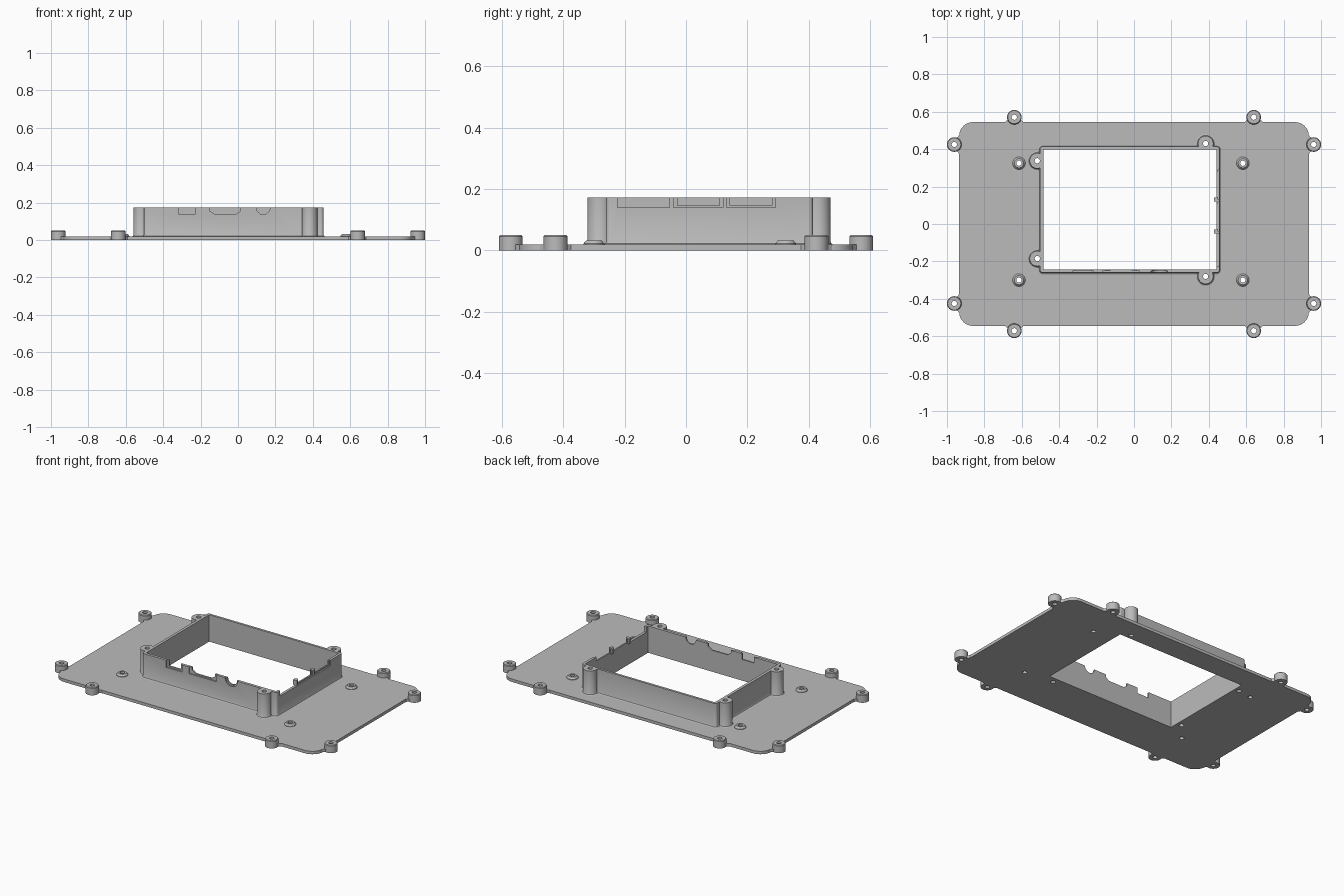
import bpy, bmesh, math

cube = bpy.data.objects.get("Cube")
if cube:
    bpy.data.objects.remove(cube)

grey = bpy.data.materials.new("mid grey plastic")
grey.use_nodes = True
GREY = (0.5, 0.5, 0.5, 1)
grey.diffuse_color = GREY
grey.node_tree.nodes["Principled BSDF"].inputs["Base Color"].default_value = GREY


def circle(u, v, r, n=40):
    return [(u + r * math.cos(i * math.tau / n), v + r * math.sin(i * math.tau / n)) for i in range(n)]


def rounded_rect(x0, x1, y0, y1, r, n=8):
    pts = []
    corners = [(x1 - r, y1 - r), (x0 + r, y1 - r), (x0 + r, y0 + r), (x1 - r, y0 + r)]
    for k, (cx, cy) in enumerate(corners):
        for i in range(n + 1):
            a = (k + i / n) * math.pi / 2
            pts.append((cx + r * math.cos(a), cy + r * math.sin(a)))
    return pts


def rect(x0, x1, y0, y1):
    return [(x0, y0), (x1, y0), (x1, y1), (x0, y1)]


def loft(bm, sections, axis="z"):
    """Skin a stack of equal outlines, each (outline, position along axis), and cap the ends."""
    place = {"x": lambda u, v, w: (w, u, v), "y": lambda u, v, w: (u, w, v), "z": lambda u, v, w: (u, v, w)}[axis]
    rings = [[bm.verts.new(place(u, v, w)) for u, v in outline] for outline, w in sections]
    n = len(rings[0])
    for a, b in zip(rings, rings[1:]):
        for i in range(n):
            j = (i + 1) % n
            bm.faces.new((a[i], a[j], b[j], b[i]))
    bm.faces.new(rings[0][::-1])
    bm.faces.new(rings[-1])


def make(name, lofts):
    bm = bmesh.new()
    for item in lofts:
        loft(bm, *item)
    bmesh.ops.recalc_face_normals(bm, faces=bm.faces)
    mesh = bpy.data.meshes.new(name)
    bm.to_mesh(mesh)
    bm.free()
    mesh.materials.append(grey)
    obj = bpy.data.objects.new(name, mesh)
    bpy.context.collection.objects.link(obj)
    return obj


def combine(obj, other, operation="DIFFERENCE"):
    mod = obj.modifiers.new("combine", "BOOLEAN")
    mod.operation, mod.object, mod.solver = operation, other, "EXACT"
    bpy.context.view_layer.update()
    mesh = bpy.data.meshes.new_from_object(obj.evaluated_get(bpy.context.evaluated_depsgraph_get()))
    obj.modifiers.clear()
    obj.data = mesh


def finish(obj):
    obj.data.shade_smooth()
    obj.data.set_sharp_from_angle(angle=math.radians(30))


# Main sizes
PX, PY, PLATE_H = 0.935, 0.545, 0.019
WALL_H, LUG_H = 0.173, 0.05
X0, X1, Y0, Y1 = -0.503, 0.457, -0.26, 0.414
lug_spots = [(sx * x, sy * y) for x, y in ((0.961, 0.425), (0.64, 0.571)) for sx in (-1, 1) for sy in (-1, 1)]
standoff_spots = [(x, y) for x in (-0.615, 0.582) for y in (-0.3, 0.325)]
boss_spots = [(-0.517, 0.338), (-0.517, -0.185), (0.383, 0.43), (0.383, -0.28)]

# Cutter: screw holes and the central opening
holes = make("hole_cutter",
             [([(circle(x, y, 0.014, 24), -0.1), (circle(x, y, 0.014, 24), 0.3)],)
              for x, y in lug_spots + standoff_spots + boss_spots]
             + [([(rect(X0 + 0.018, X1 - 0.017, Y0 + 0.018, Y1 - 0.015), z) for z in (-0.1, 0.3)],)])

# Base plate
plate = make("base_plate", [([(rounded_rect(-PX, PX, -PY, PY, 0.075), z) for z in (0, PLATE_H)],)])

# Edge lugs with chamfered rims, and the small flares that blend them into the plate
lugs = make("edge_lugs", [([(circle(x, y, 0.039), 0), (circle(x, y, 0.039), LUG_H - 0.004),
                            (circle(x, y, 0.035), LUG_H)],) for x, y in lug_spots])
flares = []
for x, y in lug_spots:
    if abs(x) > 0.8:
        s = math.copysign(1, x)
        shape = [(s * (PX - 0.02), y - 0.05), (s * PX, y - 0.05), (s * (PX + 0.012), y - 0.034),
                 (s * (PX + 0.012), y + 0.034), (s * PX, y + 0.05), (s * (PX - 0.02), y + 0.05)]
    else:
        s = math.copysign(1, y)
        shape = [(x - 0.05, s * (PY - 0.02)), (x - 0.05, s * PY), (x - 0.034, s * (PY + 0.012)),
                 (x + 0.034, s * (PY + 0.012)), (x + 0.05, s * PY), (x + 0.05, s * (PY - 0.02))]
    flares.append(([(shape, 0), (shape, PLATE_H)],))
lug_flares = make("lug_flares", flares)

# Low conical standoffs on the plate
standoffs = make("screw_standoffs", [([(circle(x, y, 0.034), 0.005), (circle(x, y, 0.034), PLATE_H + 0.003),
                                       (circle(x, y, 0.025), 0.033)],) for x, y in standoff_spots])


# Case wall and its screw bosses, both flared at the foot
def footed(outline):
    return [(outline(0.009), 0.005), (outline(0.009), PLATE_H), (outline(0.003), 0.022),
            (outline(0), 0.028), (outline(0), WALL_H)]


wall = make("case_wall", [(footed(lambda d: rounded_rect(X0 - d, X1 + d, Y0 - d, Y1 + d, 0.015 + d)),)])
bosses = make("boss_union", [(footed(lambda d, x=x, y=y: circle(x, y, 0.041 + d)),) for x, y in boss_spots])
combine(wall, bosses, "UNION")

for part in (plate, lugs, lug_flares, standoffs, wall):
    combine(part, holes)

# Port notches: shallow outer recesses, then narrower openings through the wall
TOP = 0.25
hdmi = [(-0.15, TOP), (-0.15, 0.155), (-0.125, 0.138), (-0.013, 0.138), (0.012, 0.155), (0.012, TOP)]
front_recess = [rect(-0.33, -0.216, 0.127, TOP), rect(-0.168, 0.03, 0.13, TOP), circle(0.135, WALL_H, 0.045)]
front_ports = [rect(-0.315, -0.231, 0.136, TOP), hdmi, circle(0.135, WALL_H, 0.036)]
side_recess = [rect(-0.04, 0.12, 0.139, TOP), rect(0.132, 0.292, 0.139, TOP)]
side_ports = [rect(-0.224, -0.054, 0.139, TOP), rect(-0.028, 0.109, 0.147, TOP), rect(0.144, 0.281, 0.147, TOP)]


def notches(name, front, side, depth):
    return make(name, [([(p, Y0 - 0.1), (p, Y0 + depth)], "y") for p in front]
                + [([(p, X1 - depth), (p, X1 + 0.1)], "x") for p in side])


recess_cutter = notches("recess_cutter", front_recess, side_recess, 0.008)
port_cutter = notches("port_cutter", front_ports, side_ports, 0.05)
combine(wall, recess_cutter)
combine(wall, port_cutter)

# Small ribs between the side ports
ribs = make("port_ribs", [([(rect(0.428, 0.45, y - 0.011, y + 0.011), z) for z in (0.139, WALL_H - 0.001)],)
                          for y in (-0.041, 0.131)])

for helper in (holes, bosses, recess_cutter, port_cutter):
    bpy.data.objects.remove(helper)
for part in (plate, lugs, lug_flares, standoffs, wall, ribs):
    finish(part)
